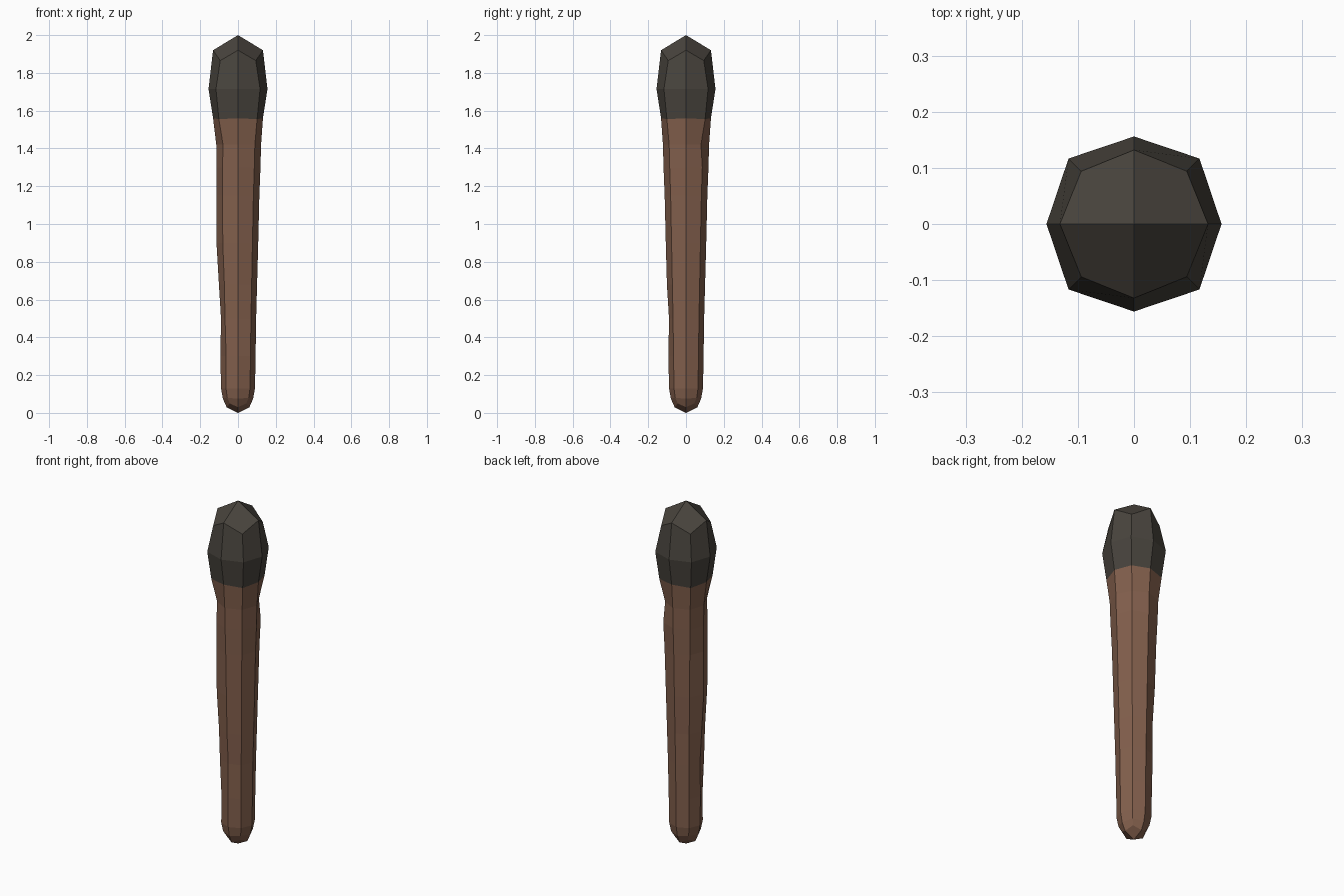
import bpy, bmesh
from math import cos, sin, pi

if "Cube" in bpy.data.objects:
    bpy.data.objects.remove(bpy.data.objects["Cube"])


def material(name, rgb):
    m = bpy.data.materials.new(name)
    m.use_nodes = True
    m.diffuse_color = (*rgb, 1)
    m.node_tree.nodes["Principled BSDF"].inputs["Base Color"].default_value = (*rgb, 1)
    return m


SIDES = 8


def ring(bm, r_axis, r_diag, z_axis, z_diag, dents={}):
    """Octagon whose diagonal corners may differ in radius and height."""
    verts = []
    for i in range(SIDES):
        r, z = (r_diag, z_diag) if i % 2 else (r_axis, z_axis)
        r += dents.get(i, 0)
        a = 2 * pi * i / SIDES
        verts.append(bm.verts.new((r * cos(a), r * sin(a), z)))
    return verts


def build(name, rings, pole_z, pole_on_top, mat):
    """Skin rings listed from bottom to top, closed at one end by four quads."""
    bm = bmesh.new()
    loops = [ring(bm, *r) for r in rings]
    for low, high in zip(loops, loops[1:]):
        for i in range(SIDES):
            j = (i + 1) % SIDES
            bm.faces.new((low[i], low[j], high[j], high[i]))
    pole = bm.verts.new((0, 0, pole_z))
    end = loops[-1] if pole_on_top else loops[0]
    for i in range(0, SIDES, 2):
        bm.faces.new((pole, end[i], end[i + 1], end[(i + 2) % SIDES]))
    bmesh.ops.recalc_face_normals(bm, faces=bm.faces)
    mesh = bpy.data.meshes.new(name)
    bm.to_mesh(mesh)
    bm.free()
    mesh.materials.append(mat)
    obj = bpy.data.objects.new(name, mesh)
    bpy.context.collection.objects.link(obj)


brown = material("wood_brown", (0.225, 0.115, 0.073))
char = material("charred_black", (0.066, 0.058, 0.047))

# Corner numbers, counter-clockwise from the model's left (+x)
LEFT, BACK_LEFT, BACK, BACK_RIGHT, RIGHT, FRONT_RIGHT, FRONT, FRONT_LEFT = range(SIDES)

# Tapered wooden handle with small whittled dents
build("handle", [
    (0.06, 0.062, 0.03, 0.05),
    (0.08, 0.08, 0.075, 0.08),
    (0.09, 0.09, 0.13, 0.13),
    (0.093, 0.093, 0.30, 0.30, {FRONT_RIGHT: -0.004}),
    (0.096, 0.097, 0.50, 0.50, {RIGHT: -0.006, FRONT: -0.006}),
    (0.101, 0.102, 0.68, 0.68, {BACK_RIGHT: -0.006}),
    (0.107, 0.108, 0.90, 0.90, {RIGHT: 0.007, FRONT_RIGHT: 0.006}),
    (0.113, 0.115, 1.15, 1.15),
    (0.119, 0.122, 1.30, 1.30, {RIGHT: -0.005, FRONT_RIGHT: -0.006}),
    (0.122, 0.126, 1.42, 1.42, {RIGHT: -0.007, BACK_LEFT: -0.014, FRONT_RIGHT: -0.014}),
    (0.132, 0.143, 1.56, 1.555),
], 0.0, False, brown)

# Charred bulging head
build("burnt_head", [
    (0.132, 0.143, 1.56, 1.555),
    (0.156, 0.165, 1.715, 1.715),
    (0.132, 0.133, 1.92, 1.865),
], 2.0, True, char)
